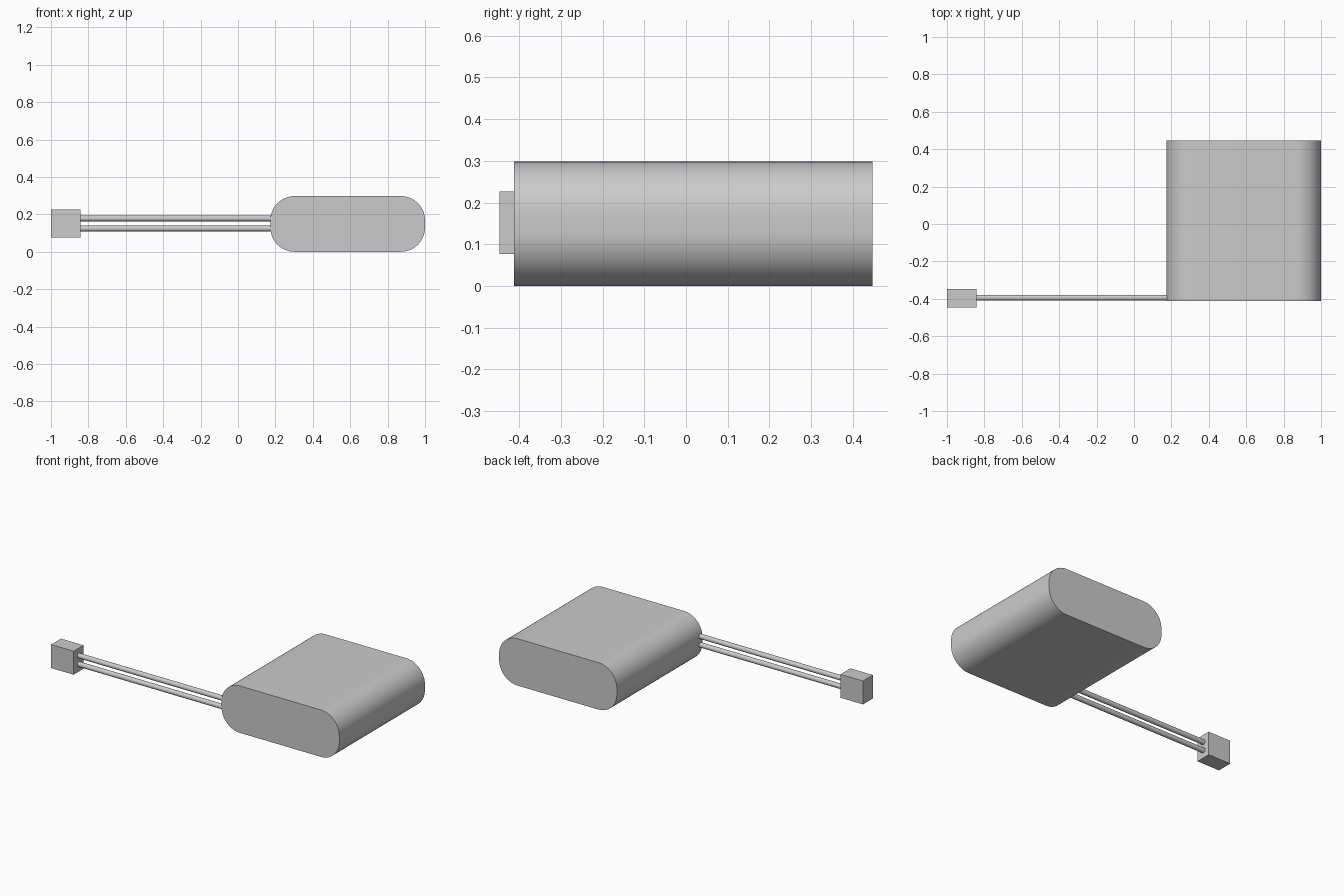
import bpy
import math
from mathutils import Vector

cube = bpy.data.objects.get("Cube")
if cube:
    bpy.data.objects.remove(cube, do_unlink=True)

grey = bpy.data.materials.new("plain grey")
grey.use_nodes = True
color = (0.6, 0.6, 0.6, 1)
grey.diffuse_color = color
grey.node_tree.nodes["Principled BSDF"].inputs["Base Color"].default_value = color


def finish(obj, name):
    obj.name = name
    obj.data.materials.clear()
    obj.data.materials.append(grey)
    bpy.ops.object.select_all(action="DESELECT")
    obj.select_set(True)
    bpy.context.view_layer.objects.active = obj
    bpy.ops.object.shade_smooth_by_angle(angle=math.radians(30))


def rounded_slab(name, low, high, radius, steps=16):
    """Rounded rectangle in x and z, extruded along y."""
    ring = []
    corners = [(high.x - radius, high.z - radius), (low.x + radius, high.z - radius),
               (low.x + radius, low.z + radius), (high.x - radius, low.z + radius)]
    for i, (cx, cz) in enumerate(corners):
        for s in range(steps + 1):
            a = math.pi / 2 * (i + s / steps)
            ring.append((cx + radius * math.cos(a), cz + radius * math.sin(a)))
    n = len(ring)
    verts = [(x, y, z) for y in (low.y, high.y) for x, z in ring]
    faces = [tuple(range(n)), tuple(reversed(range(n, 2 * n)))]
    faces += [(i, i + n, (i + 1) % n + n, (i + 1) % n) for i in range(n)]
    mesh = bpy.data.meshes.new(name)
    mesh.from_pydata(verts, [], faces)
    obj = bpy.data.objects.new(name, mesh)
    bpy.context.collection.objects.link(obj)
    finish(obj, name)


def box(name, low, high):
    bpy.ops.mesh.primitive_cube_add(size=1, location=(low + high) / 2)
    obj = bpy.context.object
    obj.scale = high - low
    bpy.ops.object.transform_apply(location=False, rotation=False, scale=True)
    finish(obj, name)


def wire(name, x0, x1, y, z, radius):
    bpy.ops.mesh.primitive_cylinder_add(
        vertices=24, radius=radius, depth=x1 - x0,
        location=((x0 + x1) / 2, y, z), rotation=(0, math.pi / 2, 0))
    finish(bpy.context.object, name)


# Battery pack body
rounded_slab("battery_body", Vector((0.173, -0.412, 0)), Vector((1, 0.447, 0.298)), 0.13)

# Plug at the end of the lead
box("plug", Vector((-1, -0.447, 0.077)), Vector((-0.842, -0.348, 0.226)))

# Pair of lead wires
for label, z in (("upper_wire", 0.178), ("lower_wire", 0.124)):
    wire(label, -0.845, 0.18, -0.394, z, 0.0155)
